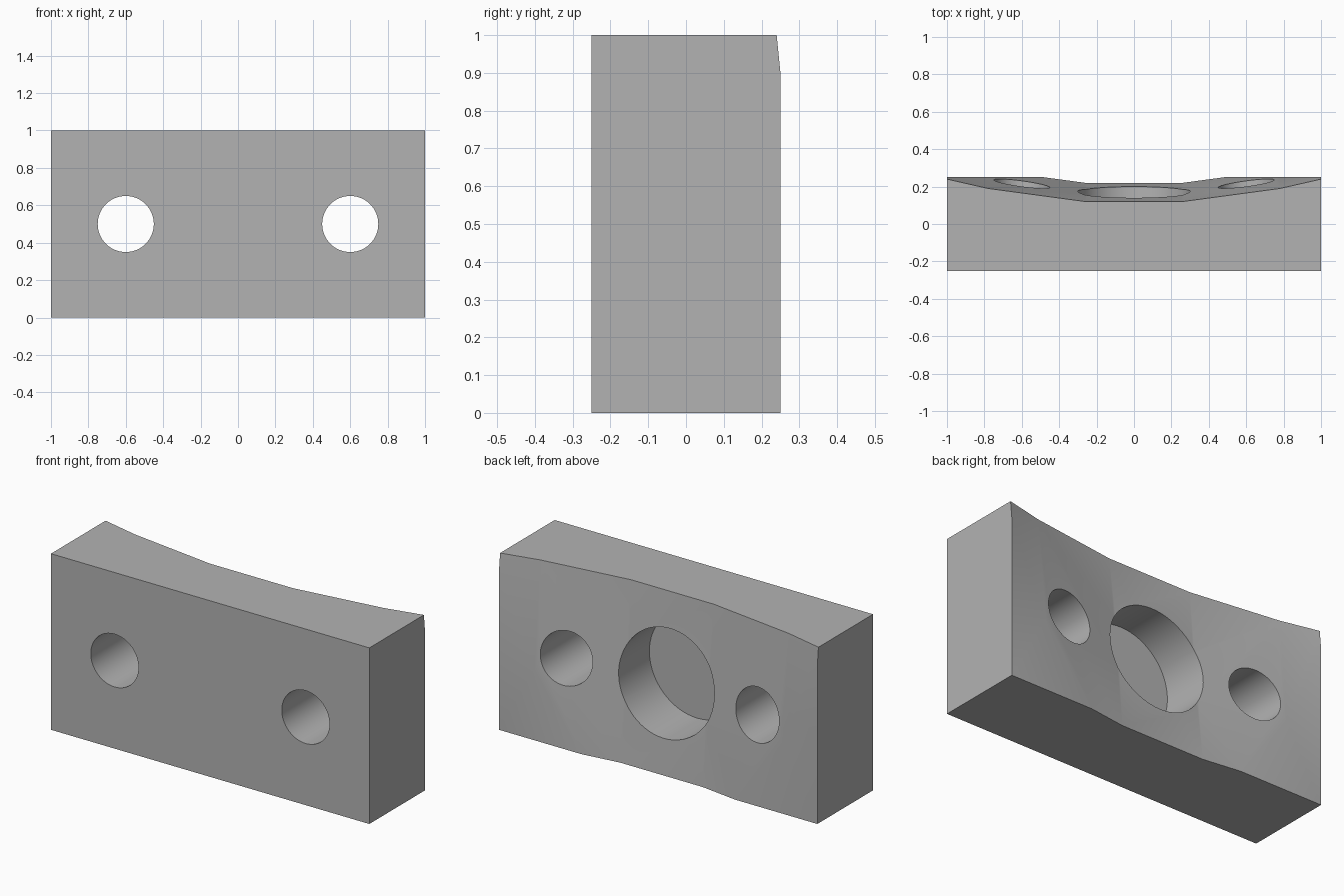
import bpy
import bmesh
import math
from mathutils import Matrix

cube = bpy.data.objects.get("Cube")
if cube:
    bpy.data.objects.remove(cube, do_unlink=True)

grey = bpy.data.materials.new("plain grey")
grey.use_nodes = True
colour = (0.45, 0.45, 0.45, 1)
grey.diffuse_color = colour
grey.node_tree.nodes["Principled BSDF"].inputs["Base Color"].default_value = colour


def make_object(name, bm):
    bmesh.ops.recalc_face_normals(bm, faces=bm.faces)
    mesh = bpy.data.meshes.new(name)
    bm.to_mesh(mesh)
    bm.free()
    mesh.materials.append(grey)
    obj = bpy.data.objects.new(name, mesh)
    bpy.context.collection.objects.link(obj)
    return obj


def hole_cutter(name, x, radius, y_front, y_back):
    bm = bmesh.new()
    place = (Matrix.Translation((x, (y_front + y_back) / 2, 0.5))
             @ Matrix.Rotation(math.pi / 2, 4, "X"))
    bmesh.ops.create_cone(bm, cap_ends=True, segments=64, radius1=radius,
                          radius2=radius, depth=y_back - y_front, matrix=place)
    return make_object(name, bm)


# Rectangular block
bm = bmesh.new()
bmesh.ops.create_cube(bm, size=1, matrix=Matrix.Translation((0, 0, 0.5))
                      @ Matrix.Diagonal((2, 0.5, 1, 1)))
block = make_object("mounting_block", bm)

# Leaning faceted hollow for the back: the profile moves forward as it rises
half = [(0.26, 0.12), (0.78, 0.19), (1.22, 0.29), (1.22, 0.8)]
profile = [(-x, y) for x, y in reversed(half)] + half
bm = bmesh.new()
rings = [[bm.verts.new((x, y + 0.1 * (1 - z), z)) for x, y in profile]
         for z in (-0.2, 1.2)]
bm.faces.new(rings[0])
bm.faces.new(rings[1])
for i in range(len(profile)):
    j = (i + 1) % len(profile)
    bm.faces.new((rings[0][i], rings[0][j], rings[1][j], rings[1][i]))
cutters = [make_object("back_hollow_cutter", bm)]

# Two through holes and the blind centre recess
cutters += [hole_cutter("left_hole_cutter", 0.6, 0.15, -0.6, 0.6),
            hole_cutter("right_hole_cutter", -0.6, 0.15, -0.6, 0.6),
            hole_cutter("recess_cutter", 0, 0.3, -0.1, 0.6)]

for cutter in cutters:
    cutter.hide_render = True
    cutter.hide_viewport = True
    cut = block.modifiers.new(cutter.name, "BOOLEAN")
    cut.operation = "DIFFERENCE"
    cut.solver = "EXACT"
    cut.object = cutter

# Bake the cuts, then remove the cutters
bpy.context.view_layer.update()
graph = bpy.context.evaluated_depsgraph_get()
baked = bpy.data.meshes.new_from_object(block.evaluated_get(graph))
block.modifiers.clear()
block.data = baked
for cutter in cutters:
    bpy.data.objects.remove(cutter, do_unlink=True)

# Smooth bores and hollow, crisp outer edges
bpy.ops.object.select_all(action="DESELECT")
block.select_set(True)
bpy.context.view_layer.objects.active = block
bpy.ops.object.shade_smooth_by_angle(angle=math.radians(30))
